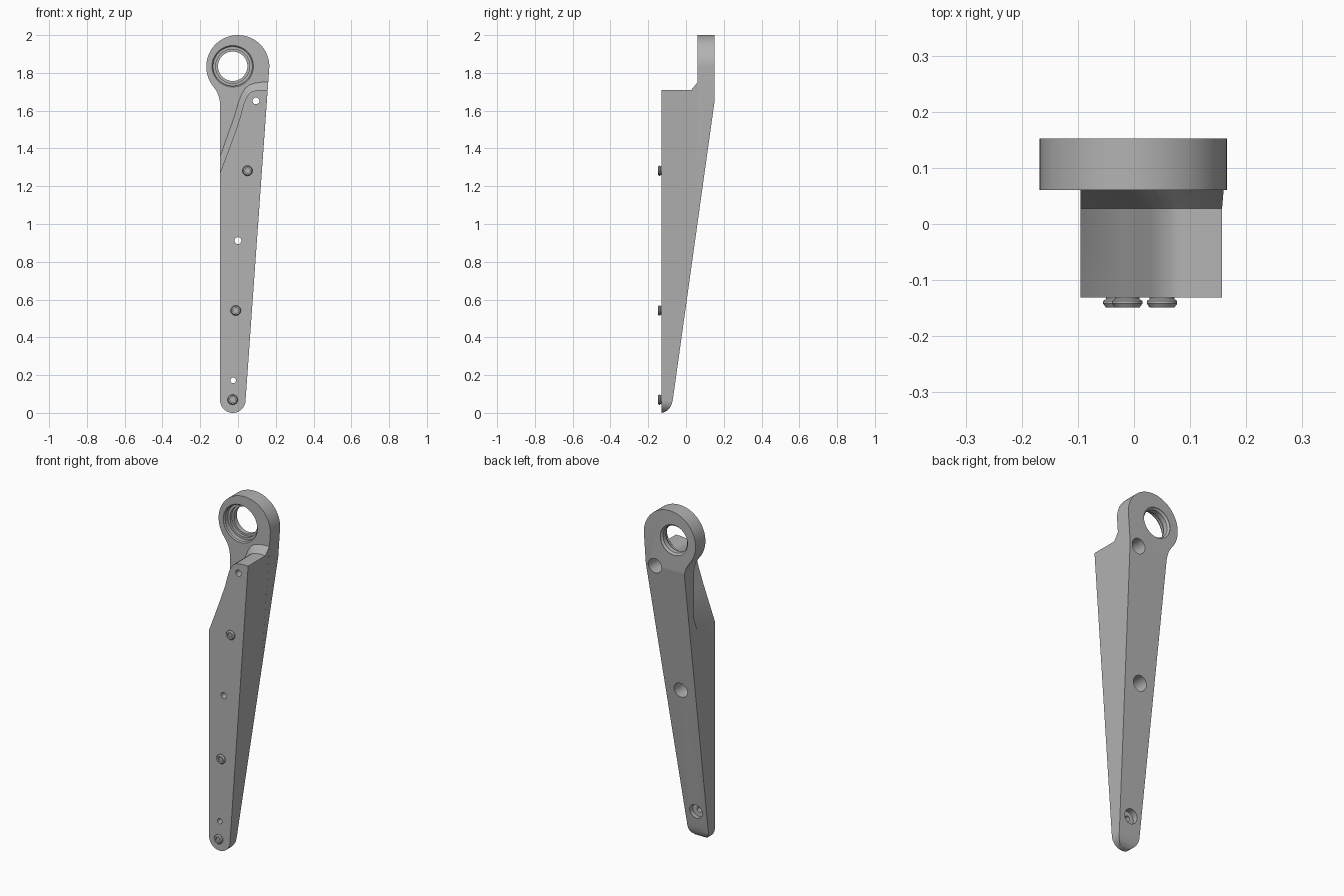
import bpy, bmesh, math

if "Cube" in bpy.data.objects:
    bpy.data.objects.remove(bpy.data.objects["Cube"])

grey = bpy.data.materials.new("satin_grey")
grey.diffuse_color = (0.45, 0.45, 0.45, 1)
grey.use_nodes = True
grey.node_tree.nodes["Principled BSDF"].inputs["Base Color"].default_value = grey.diffuse_color


def make(name, bm):
    bmesh.ops.recalc_face_normals(bm, faces=bm.faces)
    me = bpy.data.meshes.new(name)
    bm.to_mesh(me)
    bm.free()
    me.materials.append(grey)
    ob = bpy.data.objects.new(name, me)
    bpy.context.collection.objects.link(ob)
    return ob


def loft(sections):
    """Closed solid through matching rings of 3D points."""
    bm = bmesh.new()
    rings = [[bm.verts.new(p) for p in s] for s in sections]
    for a, b in zip(rings, rings[1:]):
        for i in range(len(a)):
            j = (i + 1) % len(a)
            bm.faces.new((a[i], a[j], b[j], b[i]))
    bm.faces.new(rings[0])
    bm.faces.new(rings[-1])
    return bm


def lathe(name, x, z, profile, n=40):
    """Solid of revolution about a y axis; profile is (radius, y) from end to end."""
    return make(name, loft([[(x + r * math.cos(2 * math.pi * i / n), y,
                              z + r * math.sin(2 * math.pi * i / n)) for i in range(n)]
                            for r, y in profile]))


def boolean(target, tool, op):
    mod = target.modifiers.new(op, 'BOOLEAN')
    mod.operation, mod.object, mod.solver = op, tool, 'EXACT'
    bpy.context.view_layer.objects.active = target
    bpy.ops.object.modifier_apply(modifier=mod.name)
    bpy.data.objects.remove(tool)


def arc(cx, cz, r, a0, a1, n):
    return [(cx + r * math.cos(math.radians(a0 + (a1 - a0) * i / n)),
             cz + r * math.sin(math.radians(a0 + (a1 - a0) * i / n))) for i in range(n + 1)]


def right_edge(z):
    return 0.04 + (z - 0.0675) * 0.0712


# Plate: full outline with a round eye at the top and rounded rims
foot = arc(-0.0275, 0.0675, 0.0675, 180, 360, 20)
eye = arc(-0.001, 1.833, 0.167, 0, 219.7, 56)
neck = arc(-0.245, 1.630, 0.15, 39.7, 0, 10)[1:]
outline = foot + eye + neck
bm = loft([[(x, y, z) for x, z in outline] for y in (0.061, 0.152)])
rims = [e for e in bm.edges if abs(e.verts[0].co.y - e.verts[1].co.y) < 1e-5]
bmesh.ops.bevel(bm, geom=rims, offset=0.014, segments=4, profile=0.5,
                affect='EDGES', clamp_overlap=False)
arm = make("arm", bm)

# Deep front block, ending in a swept shoulder that flares into the plate
low = [(right_edge(1.71), 1.71), (0.125, 1.71), (0.10, 1.708), (0.077, 1.703), (0.06, 1.692),
       (0.043, 1.668), (0.03, 1.635), (0.01, 1.56), (-0.02, 1.472), (-0.095, 1.27)]
high = [(right_edge(1.752), 1.752), (0.125, 1.752), (0.09, 1.747), (0.06, 1.737), (0.038, 1.72),
        (0.02, 1.69), (0.003, 1.65), (-0.02, 1.57), (-0.045, 1.50), (-0.095, 1.36)]
mid = [((a[0] * .6 + b[0] * .4), (a[1] * .6 + b[1] * .4)) for a, b in zip(low, high)]
block = make("block", loft([[(x, y, z) for x, z in foot + path] for y, path in
                            ((-0.131, low), (0.028, low), (0.042, mid), (0.062, high), (0.12, high))]))
boolean(arm, block, 'UNION')

# Tapered back and rounded heel
side = [(-0.2, -0.1), (-0.131, 0.0), (-0.118, 0.003), (-0.10, 0.012), (-0.085, 0.027),
        (-0.075, 0.047), (-0.069, 0.075), (0.152, 1.655), (0.2, 1.7), (0.2, 2.1), (-0.2, 2.1)]
taper = make("taper", loft([[(x, y, z) for y, z in side] for x in (-0.4, 0.4)]))
boolean(arm, taper, 'INTERSECT')

# Stepped bore through the eye
boolean(arm, lathe("bore", -0.028, 1.835, [
    (0.110, 0.04), (0.110, 0.063), (0.104, 0.069), (0.104, 0.095), (0.090, 0.095),
    (0.090, 0.112), (0.078, 0.112), (0.078, 0.140), (0.088, 0.150), (0.088, 0.2)], 64), 'DIFFERENCE')

# Screw holes with counterbores from the back
for x, z, r, big, floor in ((0.095, 1.652, 0.018, 0.043, -0.09),
                            (0.0, 0.912, 0.018, 0.043, -0.09),
                            (-0.026, 0.172, 0.015, 0.041, -0.085)):
    boolean(arm, lathe("screw_hole", x, z, [(r, -0.2), (r, floor), (big, floor), (big, 0.3)]),
            'DIFFERENCE')

# Locating pins on the front face
pins = [lathe("locating_pin", x, z, [
    (0.022, -0.12), (0.022, -0.134), (0.027, -0.137), (0.027, -0.142), (0.022, -0.149),
    (0.014, -0.149), (0.014, -0.138), (0.001, -0.138)], 32)
    for x, z in ((-0.028, 0.07), (-0.012, 0.542), (0.05, 1.282))]

# Smooth curves, crisp edges
bpy.ops.object.select_all(action='DESELECT')
for ob in [arm] + pins:
    ob.select_set(True)
bpy.context.view_layer.objects.active = arm
bpy.ops.object.shade_smooth_by_angle(angle=math.radians(30))
